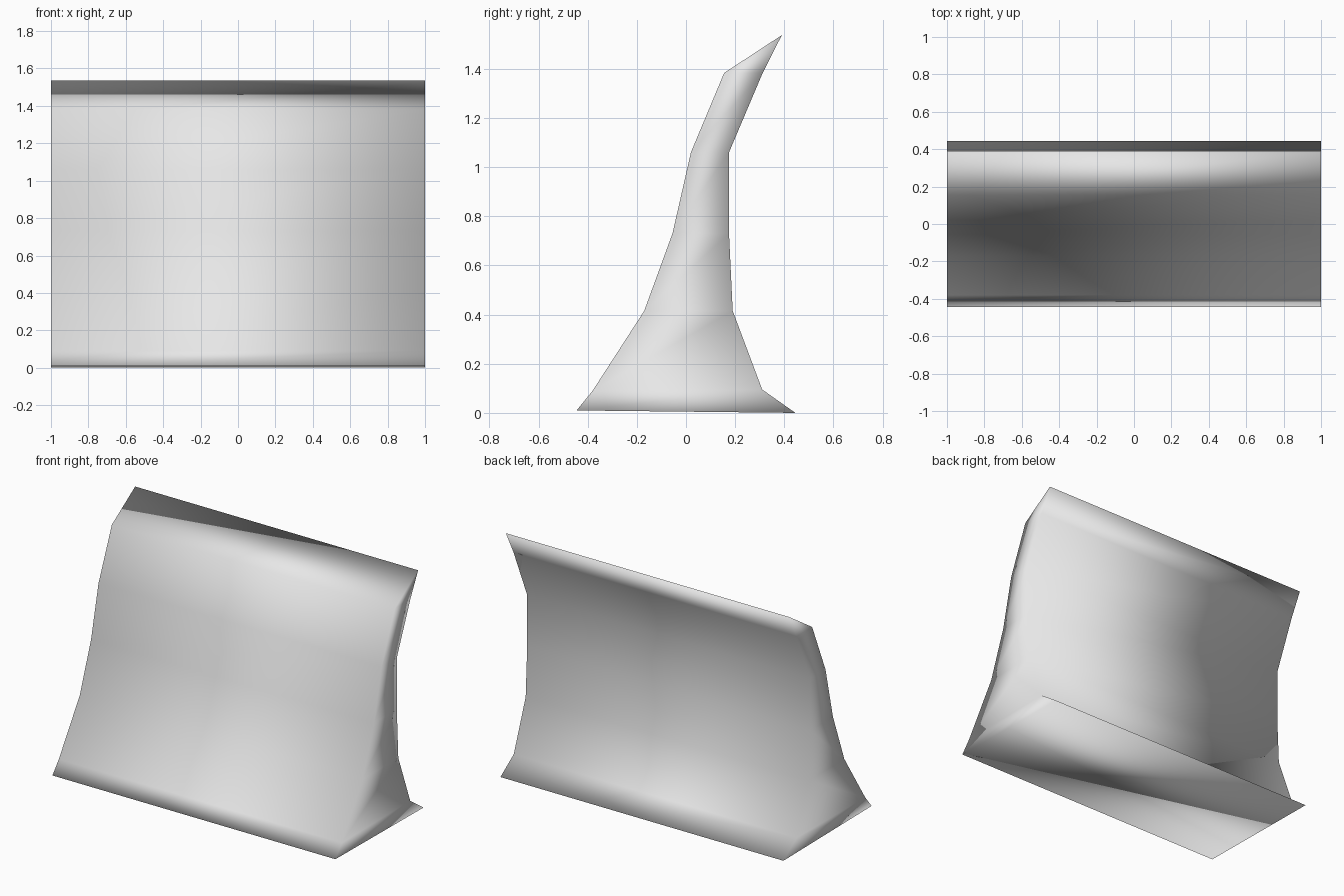
import bpy
import bmesh

if "Cube" in bpy.data.objects:
    bpy.data.objects.remove(bpy.data.objects["Cube"])

grey = bpy.data.materials.new("light grey")
grey.diffuse_color = (0.8, 0.8, 0.8, 1)
grey.use_nodes = True
grey.node_tree.nodes["Principled BSDF"].inputs["Base Color"].default_value = grey.diffuse_color

# Cross-section rows: front y, front z, back y, back z
ROWS = [
    (-0.445, 0.01, 0.445, 0.0),
    (-0.38, 0.09, 0.31, 0.095),
    (-0.17, 0.415, 0.19, 0.415),
    (-0.055, 0.73, 0.175, 0.73),
    (0.02, 1.06, 0.175, 1.06),
    (0.155, 1.383, 0.312, 1.383),
]
TIP = (0.39, 1.537)

bm = bmesh.new()


def end_points(x):
    front = [bm.verts.new((x, r[0], r[1])) for r in ROWS]
    back = [bm.verts.new((x, r[2], r[3])) for r in ROWS]
    tip = bm.verts.new((x, *TIP))
    # End cap: one quad per row and a triangle at the lip
    for i in range(len(ROWS) - 1):
        bm.faces.new((front[i], back[i], back[i + 1], front[i + 1]))
    bm.faces.new((front[-1], back[-1], tip))
    return front + [tip] + back[::-1]


# Long walls, base and overhanging lip between the two ends
left, right = end_points(-1), end_points(1)
for i in range(len(left)):
    j = (i + 1) % len(left)
    bm.faces.new((left[i], left[j], right[j], right[i]))

bmesh.ops.recalc_face_normals(bm, faces=bm.faces)
for face in bm.faces:
    face.smooth = True

mesh = bpy.data.meshes.new("curved_barrier")
bm.to_mesh(mesh)
bm.free()
mesh.materials.append(grey)
barrier = bpy.data.objects.new("curved_barrier", mesh)
bpy.context.collection.objects.link(barrier)
